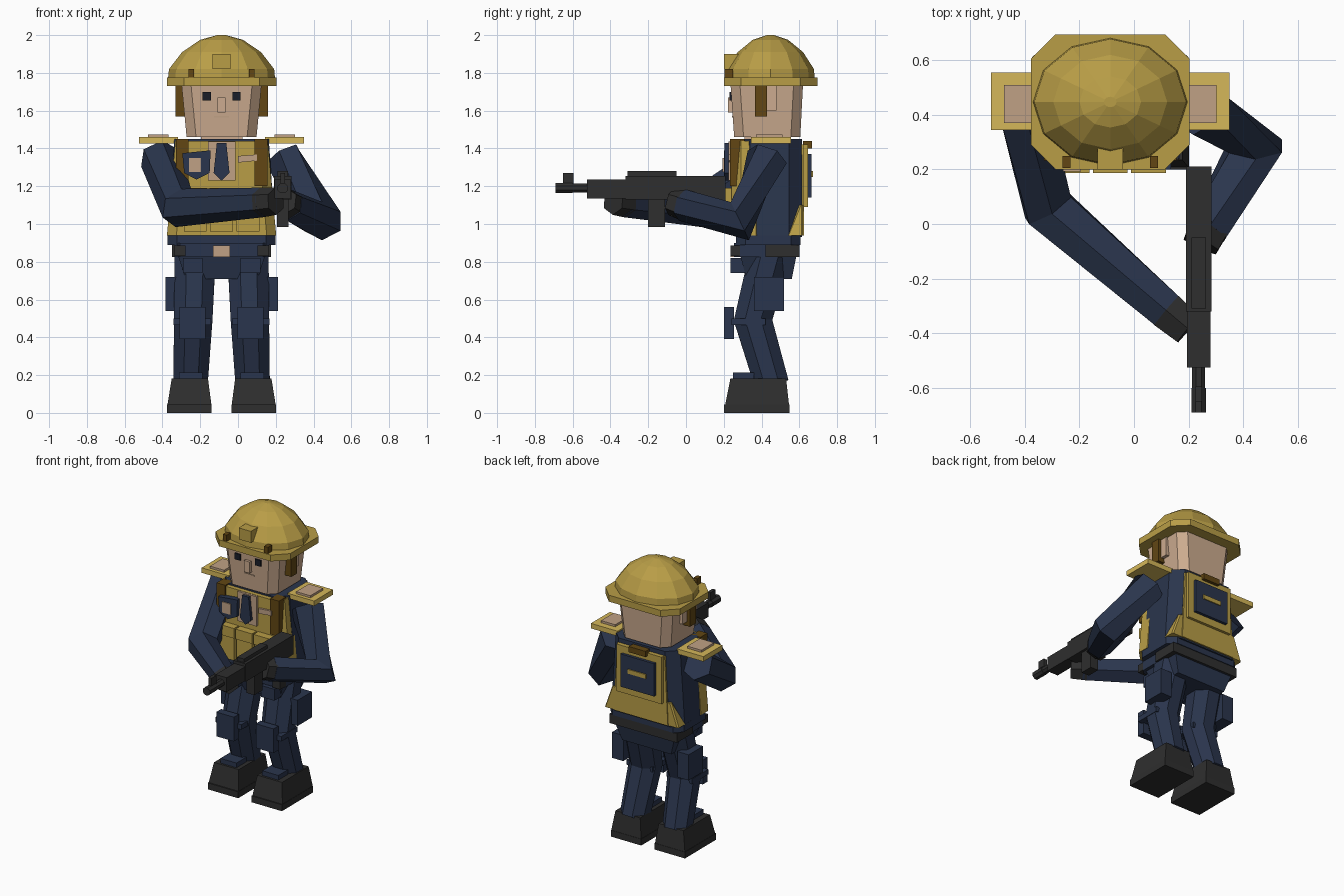
import bpy, bmesh, math
from mathutils import Vector

cube = bpy.data.objects.get("Cube")
if cube:
    bpy.data.objects.remove(cube)

CX = -0.087  # centre line of the body


def material(name, r, g, b):
    m = bpy.data.materials.new(name)
    m.use_nodes = True
    lin = [(c / 255) ** 2.2 for c in (r, g, b)] + [1]
    m.diffuse_color = lin
    m.node_tree.nodes["Principled BSDF"].inputs["Base Color"].default_value = lin
    return m


gold = material("gold", 183, 156, 72)
pale_gold = material("pale gold", 212, 182, 90)
skin = material("skin", 203, 170, 142)
patch = material("tan patch", 190, 160, 132)
navy = material("navy", 46, 56, 78)
black = material("charcoal", 50, 50, 50)
brown = material("brown", 98, 72, 26)
ink = material("eye black", 32, 35, 45)


def loft(name, rings, mat):
    """Skin a stack of equal-length rings and cap both ends."""
    bm = bmesh.new()
    loops = [[bm.verts.new(p) for p in ring] for ring in rings]
    n = len(loops[0])
    for a, b in zip(loops, loops[1:]):
        for i in range(n):
            j = (i + 1) % n
            bm.faces.new((a[i], a[j], b[j], b[i]))
    bm.faces.new(loops[0][::-1])
    bm.faces.new(loops[-1])
    bmesh.ops.recalc_face_normals(bm, faces=bm.faces)
    me = bpy.data.meshes.new(name)
    bm.to_mesh(me)
    bm.free()
    me.materials.append(mat)
    ob = bpy.data.objects.new(name, me)
    bpy.context.collection.objects.link(ob)
    return ob


def outline(x0, x1, y0, y1, z, c=0):
    """Rectangle, with corners cut by c."""
    if not c:
        return [(x0, y0, z), (x1, y0, z), (x1, y1, z), (x0, y1, z)]
    return [(x0 + c, y0, z), (x1 - c, y0, z), (x1, y0 + c, z), (x1, y1 - c, z),
            (x1 - c, y1, z), (x0 + c, y1, z), (x0, y1 - c, z), (x0, y0 + c, z)]


def block(name, x, y, z, mat, top_x=None, top_y=None, c=0):
    return loft(name, [outline(*x, *y, z[0], c),
                       outline(*(top_x or x), *(top_y or y), z[1], c)], mat)


def pair(name, x, y, z, mat, top_x=None, **kw):
    """Mirrored blocks; x is measured outward from the centre line."""
    for side, s in (("left", 1), ("right", -1)):
        flip = lambda r: r and tuple(sorted(CX + s * v for v in r))
        block(side + "_" + name, flip(x), y, z, mat, flip(top_x), **kw)


def mid(half):
    return (CX - half, CX + half)


def limb(name, points, radii, sides, mat, ref=(0, 0, 1)):
    pts = [Vector(p) for p in points]
    rings = []
    for i, p in enumerate(pts):
        t = Vector()
        if i:
            t += (p - pts[i - 1]).normalized()
        if i < len(pts) - 1:
            t += (pts[i + 1] - p).normalized()
        t.normalize()
        u = Vector(ref).cross(t).normalized()
        v = t.cross(u)
        angles = [math.tau * (k + 0.5) / sides for k in range(sides)]
        rings.append([p + radii[i] * (u * math.cos(a) + v * math.sin(a)) for a in angles])
    return loft(name, rings, mat)


def plate(name, pts, y0, y1, mat):
    """Flat shape drawn in x and z."""
    return loft(name, [[(x, y, z) for x, z in pts] for y in (y0, y1)], mat)


# Helmet
HY = 0.447
dome = [(1.76, 0.98), (1.82, 0.96), (1.91, 0.72), (1.975, 0.39), (2.0, 0.08)]
loft("helmet_dome", [[(CX + 0.29 * s * math.cos(math.tau * k / 12),
                       HY + 0.24 * s * math.sin(math.tau * k / 12), z)
                      for k in range(12)] for z, s in dome], gold)
block("helmet_brim", mid(0.29), (0.2, 0.695), (1.73, 1.775), gold, c=0.09)
block("helmet_mount", mid(0.047), (0.2, 0.3), (1.82, 1.9), gold)
pair("helmet_clip", (0.145, 0.175), (0.205, 0.25), (1.77, 1.82), brown)

# Head
block("head", mid(0.185), (0.255, 0.605), (1.46, 1.75), skin,
      top_x=mid(0.213), top_y=(0.235, 0.62), c=0.05)
block("neck", mid(0.11), (0.31, 0.53), (1.42, 1.48), skin)
block("nose", mid(0.022), (0.222, 0.27), (1.59, 1.67), skin)
block("mouth", mid(0.04), (0.243, 0.26), (1.565, 1.572), patch)
pair("eye", (0.057, 0.101), (0.229, 0.26), (1.655, 1.698), ink)
pair("ear", (0.18, 0.222), (0.37, 0.48), (1.6, 1.735), skin)
pair("chin_strap", (0.19, 0.245), (0.365, 0.43), (1.57, 1.74), brown)

# Torso and vest
block("torso", mid(0.285), (0.27, 0.615), (0.93, 1.45), navy,
      top_x=mid(0.25), c=0.07)
block("vest_front", mid(0.289), (0.24, 0.42), (0.94, 1.44), gold,
      top_x=mid(0.245), c=0.05)
block("vest_back", mid(0.21), (0.59, 0.626), (0.94, 1.42), gold, top_x=mid(0.185))
block("vest_back_wrap", mid(0.287), (0.535, 0.62), (0.94, 1.1), gold,
      top_x=mid(0.23), top_y=(0.6, 0.62), c=0.009)
block("back_plate", mid(0.175), (0.61, 0.645), (1.09, 1.42), gold)
block("back_pouch", mid(0.13), (0.64, 0.665), (1.14, 1.37), navy)
block("back_pouch_strip", mid(0.07), (0.66, 0.672), (1.25, 1.28), gold)
block("back_handle", mid(0.065), (0.62, 0.667), (1.4, 1.44), brown)
pair("vest_strap", (0.175, 0.242), (0.232, 0.31), (1.2, 1.45), brown)
for i in (-1, 0, 1):
    cx = CX + i * 0.14
    block("vest_pouch", (cx - 0.06, cx + 0.06), (0.195, 0.26), (0.96, 1.17), gold)
    block("vest_pouch_flap", (cx - 0.064, cx + 0.064), (0.187, 0.26), (1.12, 1.19), gold)

# Chest details
block("shirt_panel", mid(0.073), (0.225, 0.26), (1.23, 1.438), patch)
plate("tie", [(CX - 0.025, 1.43), (CX + 0.025, 1.43), (CX + 0.042, 1.27),
              (CX, 1.23), (CX - 0.042, 1.27)], 0.205, 0.24, navy)
plate("badge", [(-0.295, 1.375), (-0.145, 1.39), (-0.15, 1.27), (-0.22, 1.235),
                (-0.285, 1.27)], 0.2, 0.25, navy)
block("badge_patch", (-0.26, -0.195), (0.193, 0.22), (1.275, 1.35), patch)
plate("name_strip", [(0, 1.325), (0.1, 1.335), (0.1, 1.368), (0, 1.36)], 0.225, 0.25, patch)

# Shoulder pads
pair("shoulder_pad", (0.23, 0.437), (0.345, 0.555), (1.425, 1.46), pale_gold)
pair("shoulder_patch", (0.28, 0.39), (0.37, 0.51), (1.455, 1.475), patch)

# Waist
block("waist", mid(0.285), (0.265, 0.605), (0.89, 0.94), navy, c=0.05)
block("belt", mid(0.25), (0.255, 0.59), (0.825, 0.9), navy, c=0.03)
block("belt_back", mid(0.262), (0.42, 0.6), (0.825, 0.89), black)
block("buckle", mid(0.045), (0.235, 0.28), (0.825, 0.885), patch)
block("hips", mid(0.19), (0.32, 0.56), (0.71, 0.86), navy, top_x=mid(0.24),
      top_y=(0.28, 0.59))
pair("belt_pouch", (0.1, 0.205), (0.235, 0.31), (0.74, 0.82), navy)
pair("belt_clip", (0.19, 0.25), (0.235, 0.3), (0.83, 0.885), black)

# Legs and boots
for side, s in (("left", 1), ("right", -1)):
    limb(side + "_leg", [(CX + s * 0.14, 0.445, 0.84), (CX + s * 0.15, 0.355, 0.49),
                         (CX + s * 0.165, 0.455, 0.15)],
         [0.118, 0.11, 0.098], 8, navy, ref=(1, 0, 0))
pair("knee_pad", (0.085, 0.222), (0.2, 0.255), (0.39, 0.56), navy)
pair("knee_strap", (0.055, 0.255), (0.24, 0.42), (0.465, 0.5), navy)
pair("thigh_pouch", (0.21, 0.298), (0.36, 0.52), (0.54, 0.72), navy)
pair("cuff", (0.1, 0.225), (0.25, 0.36), (0.17, 0.215), navy)
pair("boot_sole", (0.052, 0.288), (0.2, 0.547), (0, 0.045), black)
pair("boot", (0.054, 0.286), (0.208, 0.545), (0.045, 0.182), black,
     top_x=(0.072, 0.264), top_y=(0.235, 0.53))

# Arms and gloves
limb("right_arm", [(-0.415, 0.47, 1.35), (-0.315, 0.06, 1.085), (0.14, -0.335, 1.115)],
     [0.108, 0.105, 0.078], 6, navy)
limb("right_glove", [(0.12, -0.318, 1.114), (0.2, -0.385, 1.12)], [0.08, 0.072], 6, black)
limb("left_arm", [(0.235, 0.43, 1.355), (0.445, 0.285, 1.015), (0.27, -0.02, 1.1)],
     [0.11, 0.112, 0.085], 6, navy)
limb("left_glove", [(0.275, -0.01, 1.1), (0.245, -0.075, 1.12)], [0.083, 0.075], 6, black)

# Rifle
GX = 0.237
for part, half, y, z in (
        ("stock", 0.047, (-0.06, 0.21), (1.12, 1.255)),
        ("body", 0.047, (-0.32, -0.05), (1.13, 1.255)),
        ("receiver_top", 0.027, (-0.31, -0.05), (1.24, 1.28)),
        ("handguard", 0.043, (-0.525, -0.315), (1.135, 1.235)),
        ("magazine", 0.03, (-0.2, -0.11), (0.985, 1.15)),
        ("grip", 0.025, (-0.08, -0.03), (1.04, 1.13)),
        ("front_sight", 0.012, (-0.65, -0.595), (1.2, 1.27))):
    block("rifle_" + part, (GX - half, GX + half), y, z, black)
limb("rifle_barrel", [(GX, -0.5, 1.19), (GX, -0.61, 1.19)], [0.026] * 2, 8, black)
limb("rifle_muzzle", [(GX, -0.6, 1.19), (GX, -0.69, 1.19)], [0.029] * 2, 8, black)
